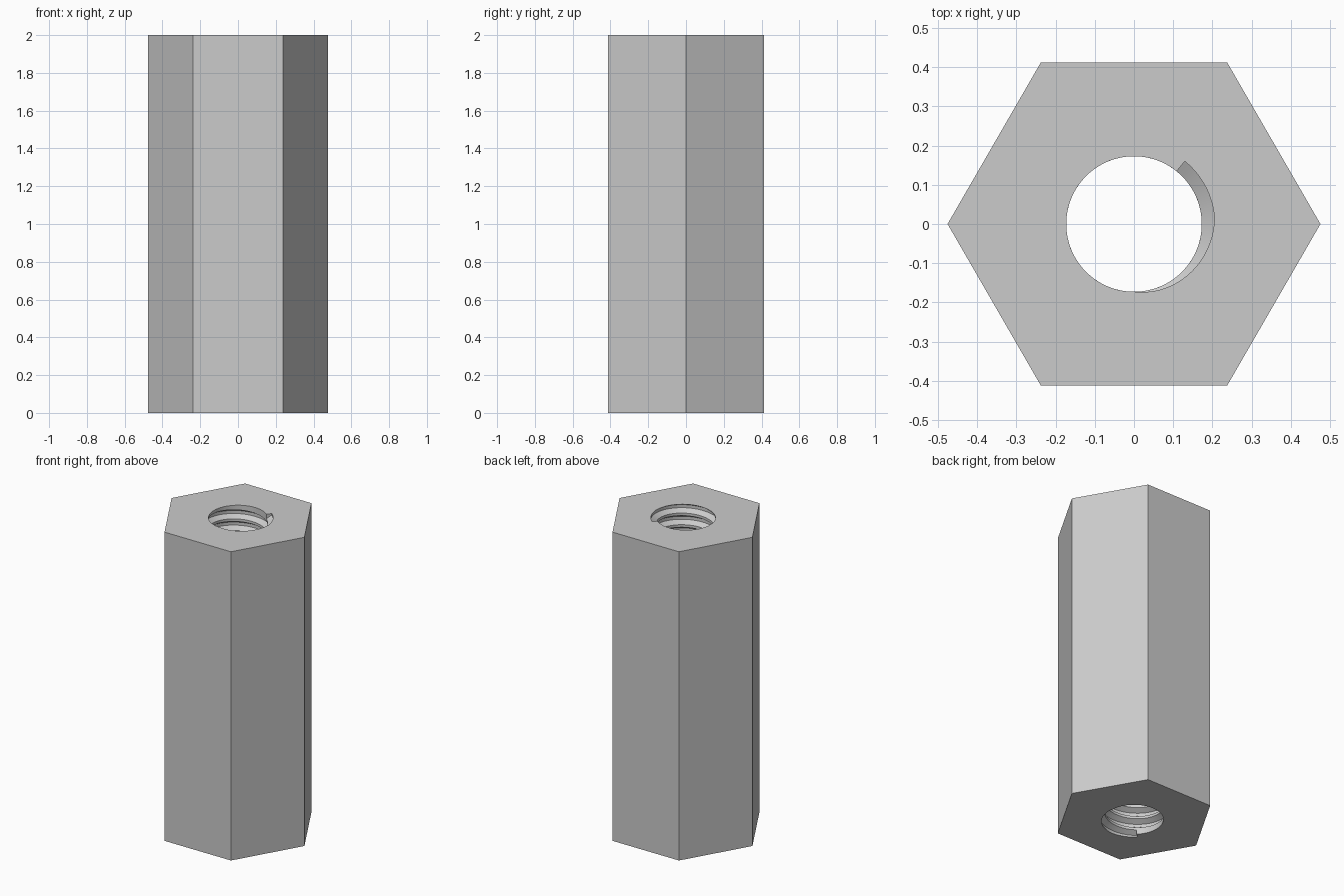
import bpy, bmesh, math
from mathutils import Vector

cube = bpy.data.objects.get("Cube")
if cube:
    bpy.data.objects.remove(cube, do_unlink=True)

HEIGHT = 2.0
HEX_RADIUS = 0.476
MINOR, MAJOR = 0.173, 0.206
STEPS = 72                                  # sections per thread turn
START, END = math.radians(-135), math.radians(51)
TURNS = 26 + (END - START) / math.tau
PITCH = HEIGHT / TURNS
# groove profile across one pitch: (height in pitches, is groove floor)
PROFILE = [(-0.5, False), (-0.39, False), (-0.13, True),
           (0.13, True), (0.39, False), (0.5, False)]

bm = bmesh.new()


def section(turn, grooved):
    """One row of thread profile points, placed along the helix."""
    a = START + turn * math.tau
    row = []
    for h, deep in PROFILE:
        r = MAJOR if deep and grooved else MINOR
        row.append(bm.verts.new((r * math.cos(a), r * math.sin(a), (turn + h) * PITCH)))
    return row


# helical bore: plain run-in, threaded length, plain run-out
extra = int(1.5 * STEPS)
count = round(TURNS * STEPS)
rows = [section(-i / STEPS, False) for i in range(extra, -1, -1)]
rows += [section(TURNS * i / count, True) for i in range(count + 1)]
rows += [section(TURNS + i / STEPS, False) for i in range(extra + 1)]
for a, b in zip(rows, rows[1:]):
    for j in range(len(PROFILE) - 1):
        bm.faces.new((a[j], b[j], b[j + 1], a[j + 1]))
# seam of neighbouring turns must meet, so weld generously
bmesh.ops.remove_doubles(bm, verts=bm.verts[:], dist=0.0015)

# trim the bore flush with both ends
for z, normal in ((0, (0, 0, -1)), (HEIGHT, (0, 0, 1))):
    bmesh.ops.bisect_plane(bm, geom=bm.verts[:] + bm.edges[:] + bm.faces[:], dist=1e-5,
                           plane_co=(0, 0, z), plane_no=normal, clear_outer=True)
bmesh.ops.remove_doubles(bm, verts=bm.verts[:], dist=1e-5)

# hexagonal rims, end faces and side walls
rims = []
for z in (0, HEIGHT):
    hole = [e for e in bm.edges if e.is_boundary
            and all(abs(v.co.z - z) < 1e-4 for v in e.verts)]
    ring = [bm.verts.new((HEX_RADIUS * math.cos(k * math.pi / 3),
                          HEX_RADIUS * math.sin(k * math.pi / 3), z)) for k in range(6)]
    edges = [bm.edges.new((ring[k], ring[(k + 1) % 6])) for k in range(6)]
    bmesh.ops.triangle_fill(bm, edges=edges + hole, use_beauty=True,
                            normal=Vector((0, 0, 1)))
    rims.append(ring)
low, high = rims
for k in range(6):
    n = (k + 1) % 6
    bm.faces.new((low[k], low[n], high[n], high[k]))
bmesh.ops.recalc_face_normals(bm, faces=bm.faces[:])

mesh = bpy.data.meshes.new("hex_standoff")
bm.to_mesh(mesh)
bm.free()
standoff = bpy.data.objects.new("hex_standoff", mesh)
bpy.context.collection.objects.link(standoff)

# plain grey metal
grey = bpy.data.materials.new("light grey")
grey.use_nodes = True
colour = (0.6, 0.6, 0.6, 1)
grey.diffuse_color = colour
grey.node_tree.nodes["Principled BSDF"].inputs["Base Color"].default_value = colour
mesh.materials.append(grey)

bpy.context.view_layer.objects.active = standoff
standoff.select_set(True)
bpy.ops.object.shade_smooth_by_angle(angle=math.radians(30))
